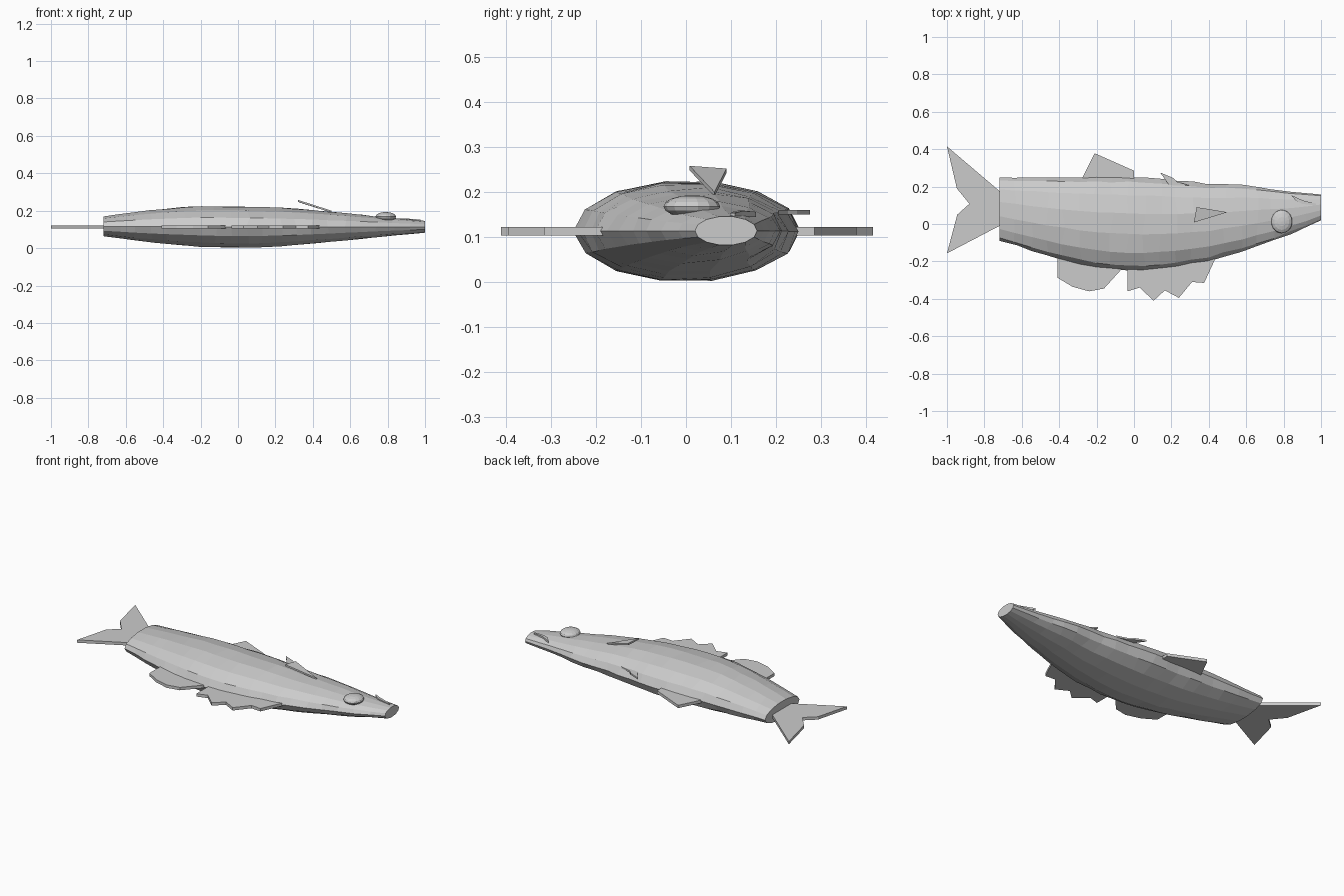
import bpy, bmesh, math, random
from mathutils import Vector

if "Cube" in bpy.data.objects:
    bpy.data.objects.remove(bpy.data.objects["Cube"])

random.seed(4)
MID = 0.113

grey = bpy.data.materials.new("plain grey")
grey.diffuse_color = (0.6, 0.6, 0.6, 1)
grey.use_nodes = True
grey.node_tree.nodes["Principled BSDF"].inputs["Base Color"].default_value = grey.diffuse_color


def finish(name, bm):
    bmesh.ops.recalc_face_normals(bm, faces=bm.faces)
    me = bpy.data.meshes.new(name)
    bm.to_mesh(me)
    bm.free()
    me.materials.append(grey)
    ob = bpy.data.objects.new(name, me)
    bpy.context.collection.objects.link(ob)
    return ob


def interp(table, x):
    for a, b in zip(table, table[1:]):
        if x <= b[0]:
            t = (x - a[0]) / (b[0] - a[0])
            return [p + (q - p) * t for p, q in zip(a[1:], b[1:])]
    return list(table[-1][1:])


def plate(name, pts, thick=0.018):
    """Extrude a 3D polygon outline equally to both sides along z."""
    bm = bmesh.new()
    low = [bm.verts.new((x, y, z - thick / 2)) for x, y, z in pts]
    top = [bm.verts.new((x, y, z + thick / 2)) for x, y, z in pts]
    bm.faces.new(low)
    bm.faces.new(top)
    n = len(pts)
    for i in range(n):
        j = (i + 1) % n
        bm.faces.new((low[i], low[j], top[j], top[i]))
    return finish(name, bm)


def flat_fin(name, pts):
    return plate(name, [(x, y, MID) for x, y in pts])


# Body: faceted loft, stations are x, belly y, back y, bottom z, top z
stations = [
    (-0.72, -0.09, 0.25, 0.063, 0.170),
    (-0.50, -0.16, 0.25, 0.032, 0.200),
    (-0.25, -0.228, 0.252, 0.008, 0.225),
    (0.03, -0.253, 0.25, 0.000, 0.225),
    (0.20, -0.235, 0.238, 0.006, 0.219),
    (0.40, -0.20, 0.217, 0.022, 0.205),
    (0.60, -0.14, 0.208, 0.043, 0.185),
    (0.80, -0.07, 0.178, 0.064, 0.164),
    (1.00, 0.02, 0.158, 0.082, 0.146),
]
SIDES, RINGS = 14, 20
bm = bmesh.new()
rings = []
for r in range(RINGS + 1):
    x = -0.72 + 1.72 * r / RINGS
    y0, y1, z0, z1 = interp(stations, x)
    inner = 0 < r < RINGS
    ring = []
    for s in range(SIDES):
        a = 2 * math.pi * s / SIDES
        jit = random.uniform(0.975, 1.01) if inner else 1
        dx = random.uniform(-0.012, 0.012) if inner else 0
        ring.append(bm.verts.new((
            x + dx,
            (y0 + y1) / 2 + (y1 - y0) / 2 * math.cos(a) * jit,
            (z0 + z1) / 2 + (z1 - z0) / 2 * math.sin(a) * jit * 1.01)))
    rings.append(ring)
for a, b in zip(rings, rings[1:]):
    for s in range(SIDES):
        t = (s + 1) % SIDES
        bm.faces.new((a[s], a[t], b[t], b[s]))
bm.faces.new(rings[0])
bm.faces.new(rings[-1])
finish("body", bm)

# Tail and edge fins, all in the mid plane of the fish
flat_fin("tail_fin", [(-1, 0.415), (-0.70, 0.16), (-0.70, 0.0), (-1, -0.157),
                      (-0.945, 0.05), (-0.88, 0.108), (-0.947, 0.19)])
flat_fin("back_fin", [(-0.29, 0.22), (-0.27, 0.26), (-0.21, 0.378),
                      (0.0, 0.285), (0.0, 0.22)])
flat_fin("rear_belly_fin", [(-0.41, -0.15), (-0.41, -0.287), (-0.33, -0.335),
                            (-0.24, -0.36), (-0.16, -0.345), (-0.065, -0.24),
                            (-0.09, -0.20)])
flat_fin("front_belly_fin", [(-0.035, -0.2), (-0.035, -0.36), (0.03, -0.34),
                             (0.105, -0.41), (0.165, -0.355), (0.24, -0.395),
                             (0.31, -0.31), (0.375, -0.315), (0.435, -0.185),
                             (0.38, -0.17)])

# Small fin near the back, and the side fin rising from the flank
plate("small_back_fin", [(0.14, 0.275, 0.155), (0.21, 0.246, 0.155),
                         (0.23, 0.226, 0.155), (0.30, 0.205, 0.155),
                         (0.19, 0.205, 0.155)], 0.01)
plate("side_fin", [(0.32, 0.008, 0.253), (0.335, 0.09, 0.247),
                   (0.50, 0.063, 0.195)], 0.01)

# Eye: flattened ball on the upper flank
bm = bmesh.new()
bmesh.ops.create_uvsphere(bm, u_segments=14, v_segments=8, radius=1)
for v in bm.verts:
    v.co = Vector((0.79 + v.co.x * 0.057, 0.013 + v.co.y * 0.063,
                   0.168 + v.co.z * 0.025))
finish("eye", bm)

# Mouth: narrow raised lip on the upper flank
plate("mouth", [(0.84, 0.155, 0.150), (0.865, 0.125, 0.153),
                (0.90, 0.108, 0.152), (0.975, 0.098, 0.147),
                (0.972, 0.109, 0.147), (0.905, 0.125, 0.152)], 0.012)
